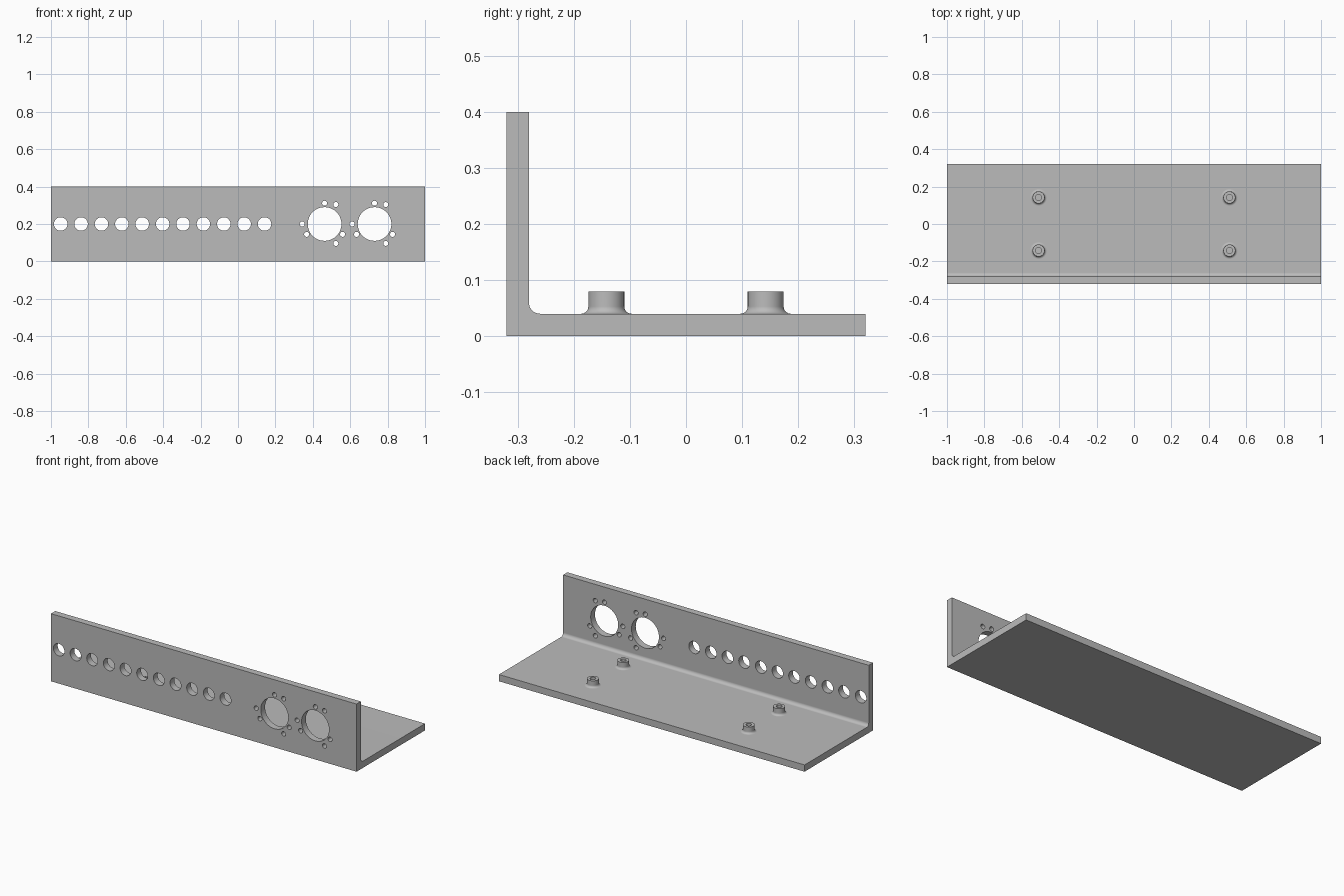
import bpy, bmesh, math
from mathutils import Matrix, Vector

if "Cube" in bpy.data.objects:
    bpy.data.objects.remove(bpy.data.objects["Cube"], do_unlink=True)

THICK = 0.04
HALF_DEPTH = 0.32
HEIGHT = 0.4

grey = bpy.data.materials.new("plain grey")
grey.use_nodes = True
GREY = (0.5, 0.5, 0.5, 1)
grey.diffuse_color = GREY
grey.node_tree.nodes["Principled BSDF"].inputs["Base Color"].default_value = GREY


def make_object(name, bm):
    bmesh.ops.recalc_face_normals(bm, faces=bm.faces)
    mesh = bpy.data.meshes.new(name)
    bm.to_mesh(mesh)
    bm.free()
    mesh.materials.append(grey)
    ob = bpy.data.objects.new(name, mesh)
    bpy.context.collection.objects.link(ob)
    return ob


def activate(ob):
    bpy.ops.object.select_all(action='DESELECT')
    ob.select_set(True)
    bpy.context.view_layer.objects.active = ob


def smooth(ob):
    activate(ob)
    bpy.ops.object.shade_smooth_by_angle(angle=math.radians(30))
    # keep the large flat faces evenly shaded next to the fillets
    mod = ob.modifiers.new("Even normals", 'WEIGHTED_NORMAL')
    mod.keep_sharp = True


def concave_arc(cx, cz, r, steps=8):
    """Quarter arc from the left of the centre down to below it."""
    angles = [math.pi + math.pi / 2 * i / steps for i in range(steps + 1)]
    return [(cx + r * math.cos(a), cz + r * math.sin(a)) for a in angles]


# L-shaped bracket: extruded side profile with a filleted inner corner
fillet = 0.02
inner = -HALF_DEPTH + THICK
profile = [(-HALF_DEPTH, 0), (-HALF_DEPTH, HEIGHT), (inner, HEIGHT)]
profile += concave_arc(inner + fillet, THICK + fillet, fillet)
profile += [(HALF_DEPTH, THICK), (HALF_DEPTH, 0)]
bm = bmesh.new()
face = bm.faces.new([bm.verts.new((-1, y, z)) for y, z in profile])
extruded = bmesh.ops.extrude_face_region(bm, geom=[face])["geom"]
bmesh.ops.translate(bm, vec=(2, 0, 0),
                    verts=[g for g in extruded if isinstance(g, bmesh.types.BMVert)])
bracket = make_object("angle_bracket", bm)

# Holes through the upright wall: (x, z, radius)
mid = HEIGHT / 2
holes = [(-0.948 + 0.109 * i, mid, 0.036) for i in range(11)]
for cx in (0.463, 0.73):
    holes.append((cx, mid, 0.09))
    for start, ring in ((60, 0.12), (90, 0.111)):
        for k in range(3):
            a = math.radians(start + 120 * k)
            holes.append((cx + ring * math.cos(a), mid + ring * math.sin(a), 0.0135))

bm = bmesh.new()
for x, z, r in holes:
    place = Matrix.Translation((x, -HALF_DEPTH + THICK / 2, z)) @ Matrix.Rotation(math.pi / 2, 4, 'X')
    bmesh.ops.create_cone(bm, cap_ends=True, segments=48 if r > 0.02 else 24,
                          radius1=r, radius2=r, depth=THICK * 3, matrix=place)
cutter = make_object("hole_cutter", bm)
cutter.hide_render = True
cut = bracket.modifiers.new("Holes", 'BOOLEAN')
cut.operation = 'DIFFERENCE'
cut.solver = 'EXACT'
cut.object = cutter
activate(bracket)
bpy.ops.object.modifier_apply(modifier=cut.name)
bpy.data.objects.remove(cutter, do_unlink=True)
smooth(bracket)

# Hollow standoffs with a flared foot, lathed around z
bore, radius, flare, top = 0.016, 0.032, 0.013, 0.08
lathe = [(0, THICK + 0.001), (bore, THICK + 0.001), (bore, top), (radius, top)]
lathe += concave_arc(radius + flare, THICK + flare, flare)
for side, x in (("right", -0.51), ("left", 0.51)):
    for end, y in (("front", -0.142), ("back", 0.142)):
        bm = bmesh.new()
        verts = [bm.verts.new((r, 0, z)) for r, z in lathe]
        edges = [bm.edges.new(pair) for pair in zip(verts, verts[1:])]
        bmesh.ops.spin(bm, geom=verts + edges, cent=(0, 0, 0), axis=(0, 0, 1),
                       angle=math.tau, steps=40)
        bmesh.ops.remove_doubles(bm, verts=bm.verts, dist=0.0001)
        standoff = make_object(f"standoff_{end}_{side}", bm)
        # the foot is open underneath, so make sure the outside faces up
        if sum(p.normal.z * p.area for p in standoff.data.polygons) < 0:
            standoff.data.flip_normals()
        standoff.location = Vector((x, y, 0))
        smooth(standoff)
